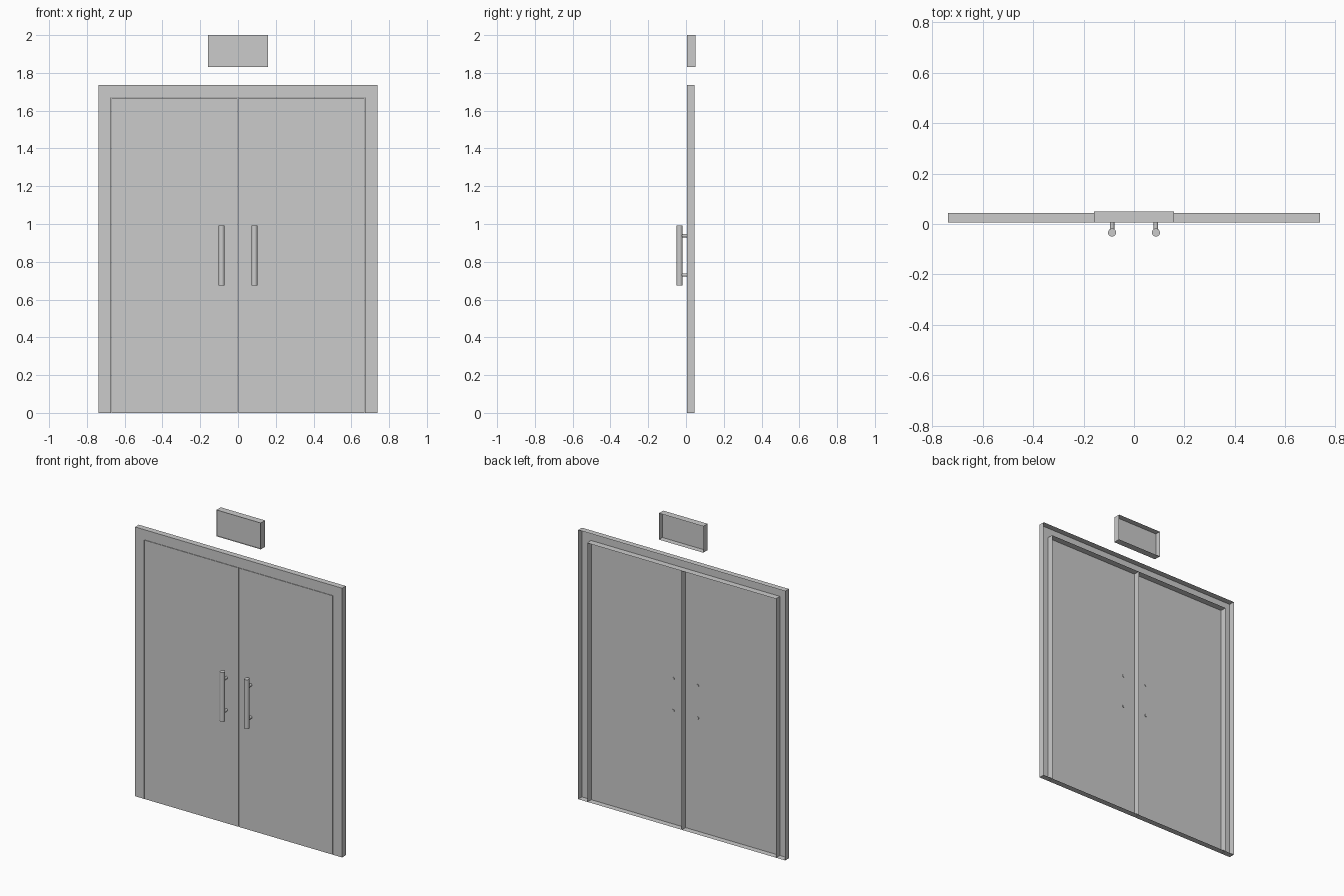
import bpy, bmesh, math

if "Cube" in bpy.data.objects:
    bpy.data.objects.remove(bpy.data.objects["Cube"])

FRONT, BACK = 0.006, 0.044


def tray(name, outline, front, back, panel=None):
    """Open-backed sheet: a front panel (optionally recessed) with walls along its outline."""
    bm = bmesh.new()
    a = [bm.verts.new((x, front, z)) for x, z in outline]
    b = [bm.verts.new((x, back, z)) for x, z in outline]
    if panel is None:
        bm.faces.new(a)
    else:
        bm.faces.new([bm.verts.new((x, panel, z)) for x, z in outline])
    n = len(outline)
    for i in range(n):
        j = (i + 1) % n
        bm.faces.new((a[j], a[i], b[i], b[j]))
    mesh = bpy.data.meshes.new(name)
    bm.to_mesh(mesh)
    bm.free()
    obj = bpy.data.objects.new(name, mesh)
    bpy.context.collection.objects.link(obj)
    return obj


def rect(x0, x1, z0, z1):
    return [(x0, z0), (x1, z0), (x1, z1), (x0, z1)]


def rod(name, radius, length, loc, rot=(0, 0, 0), sides=24):
    bpy.ops.mesh.primitive_cylinder_add(vertices=sides, radius=radius, depth=length,
                                        location=loc, rotation=rot)
    bpy.context.object.name = name
    bpy.ops.object.shade_smooth_by_angle(angle=math.radians(40))


# Door frame: upside-down U
W, H = 0.738, 1.735
IW, IH = 0.673, 1.67
tray("door_frame", [(-W, 0), (-IW, 0), (-IW, IH), (IW, IH), (IW, 0), (W, 0), (W, H), (-W, H)],
     FRONT, BACK)

# Two door leaves with a thin gap around them
G = 0.002
for side, x0, x1 in (("left", -IW + G, -G), ("right", G, IW - G)):
    tray(f"door_leaf_{side}", rect(x0, x1, 0, IH - G), FRONT, BACK)

# Pull handles with two posts each
for side, s in (("left", -1), ("right", 1)):
    x = s * 0.087
    rod(f"handle_bar_{side}", 0.016, 0.318, (x, -0.034, 0.834))
    for level, z in (("lower", 0.73), ("upper", 0.938)):
        rod(f"handle_post_{side}_{level}", 0.009, 0.044, (x, -0.012, z),
            (math.pi / 2, 0, 0), 16)

# Sign box above the door, panel slightly recessed
tray("sign_box", rect(-0.158, 0.158, 1.83, 2.0), FRONT, 0.05, panel=0.014)
